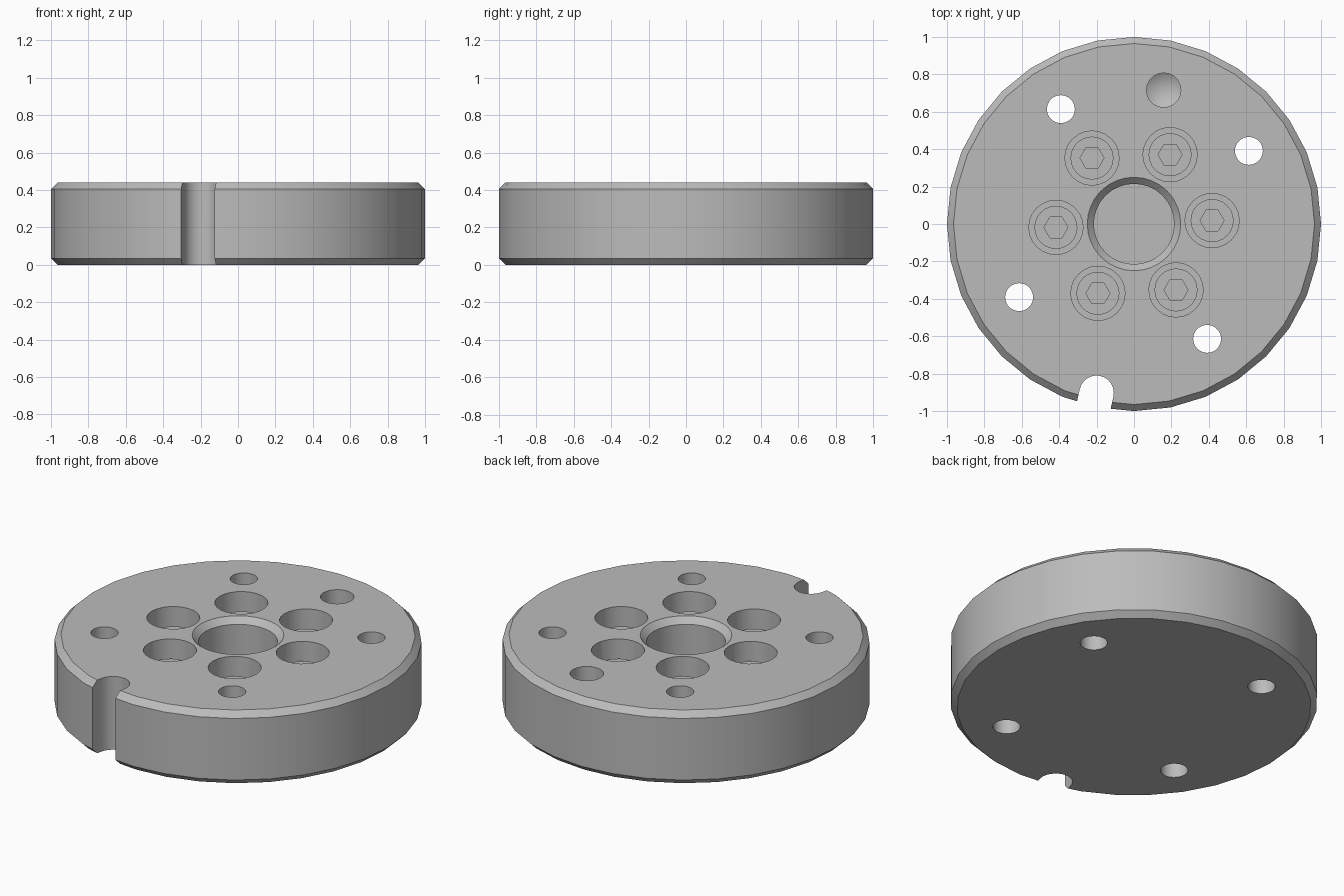
import bpy, bmesh
from math import cos, sin, pi, radians

cube = bpy.data.objects.get("Cube")
if cube:
    bpy.data.objects.remove(cube, do_unlink=True)

HEIGHT, BEVEL = 0.44, 0.035
TURN = 2.5            # rotation of the whole hole pattern, degrees

steel = bpy.data.materials.new("grey steel")
steel.use_nodes = True
grey = (0.5, 0.5, 0.5, 1)
steel.diffuse_color = grey
steel.node_tree.nodes["Principled BSDF"].inputs["Base Color"].default_value = grey


def finish(name, bm):
    """Turn a bmesh into a named grey object."""
    bmesh.ops.recalc_face_normals(bm, faces=bm.faces)
    mesh = bpy.data.meshes.new(name)
    bm.to_mesh(mesh)
    bm.free()
    mesh.materials.append(steel)
    obj = bpy.data.objects.new(name, mesh)
    bpy.context.collection.objects.link(obj)
    return obj


def lathe(bm, profile, sides, x=0, y=0):
    """Revolve (radius, z) points round a vertical axis; radius 0 is a pole."""
    rings = []
    for r, z in profile:
        count = sides if r else 1
        rings.append([bm.verts.new((x + r * cos(2 * pi * i / sides),
                                    y + r * sin(2 * pi * i / sides), z))
                      for i in range(count)])
    for a, b in zip(rings, rings[1:]):
        if len(a) == 1 and profile[0][1] == profile[1][1] and a is rings[0]:
            bm.faces.new(b)
        elif len(b) == 1 and profile[-1][1] == profile[-2][1] and b is rings[-1]:
            bm.faces.new(a)
        else:
            for i in range(sides):
                j = (i + 1) % sides
                quad = [a[i % len(a)], a[j % len(a)], b[j % len(b)], b[i % len(b)]]
                bm.faces.new(list(dict.fromkeys(quad)))
    for v in [v for v in bm.verts if not v.link_faces]:
        bm.verts.remove(v)


def cylinder(bm, r, z0, z1, sides, x=0, y=0):
    lathe(bm, [(0, z0), (r, z0), (r, z1), (0, z1)], sides, x, y)


def polar(radius, degrees):
    a = radians(degrees + TURN)
    return radius * cos(a), radius * sin(a)


def cut(target, cutter):
    """Subtract the cutter, then discard it."""
    mod = target.modifiers.new("cut", "BOOLEAN")
    mod.operation, mod.solver, mod.object = "DIFFERENCE", "EXACT", cutter
    bpy.ops.object.select_all(action="DESELECT")
    bpy.context.view_layer.objects.active = target
    target.select_set(True)
    bpy.ops.object.modifier_apply(modifier="cut")
    bpy.data.objects.remove(cutter, do_unlink=True)
    bpy.ops.object.shade_smooth_by_angle(angle=radians(30))


# Bevelled disc with a blind, countersunk centre bore
BORE, BORE_FLOOR = 0.215, 0.12
bm = bmesh.new()
lathe(bm, [(0, 0), (1 - BEVEL, 0), (1, BEVEL), (1, HEIGHT - BEVEL),
           (1 - BEVEL, HEIGHT), (BORE + BEVEL, HEIGHT),
           (BORE, HEIGHT - BEVEL), (BORE, BORE_FLOOR), (0, BORE_FLOOR)], 32)
disc = finish("disc", bm)

# Six counterbores, four through holes and one drilled hole with a cone tip
screw_places = [polar(0.418, 60 * i) for i in range(6)]
SEAT, HEAD_TOP = 0.18, 0.335
bm = bmesh.new()
for x, y in screw_places:
    cylinder(bm, 0.145, SEAT, 1, 24, x, y)
for i in range(4):
    cylinder(bm, 0.075, -1, 1, 20, *polar(0.728, 30 + 90 * i))
lathe(bm, [(0, 0.12), (0.092, 0.175), (0.092, 1), (0, 1)], 20, *polar(0.733, 75))

# Round-ended notch through the rim
cx, cy = polar(0.924, -105)
ends = []
for z in (-1, 1):
    ring = []
    for i in range(13):
        ring.append(bm.verts.new((cx + polar(0.092, -15 + 15 * i)[0],
                                  cy + polar(0.092, -15 + 15 * i)[1], z)))
    ox, oy = polar(0.3, -105)
    for v in (ring[-1], ring[0]):
        ring.append(bm.verts.new((v.co.x + ox, v.co.y + oy, z)))
    ends.append(ring)
    bm.faces.new(ring)
low, high = ends
for i in range(len(low)):
    j = (i + 1) % len(low)
    bm.faces.new((low[i], low[j], high[j], high[i]))
cut(disc, finish("hole_cutter", bm))

# Socket head screws sunk in the counterbores
bm = bmesh.new()
cylinder(bm, 0.115, SEAT, HEAD_TOP, 24)
screw = finish("screw_1", bm)
bm = bmesh.new()
cylinder(bm, 0.064, HEAD_TOP - 0.08, 1, 6)
cut(screw, finish("socket_cutter", bm))
for i, (x, y) in enumerate(screw_places):
    if i:
        screw = screw.copy()
        screw.name = f"screw_{i + 1}"
        bpy.context.collection.objects.link(screw)
    screw.location = (x, y, 0)
